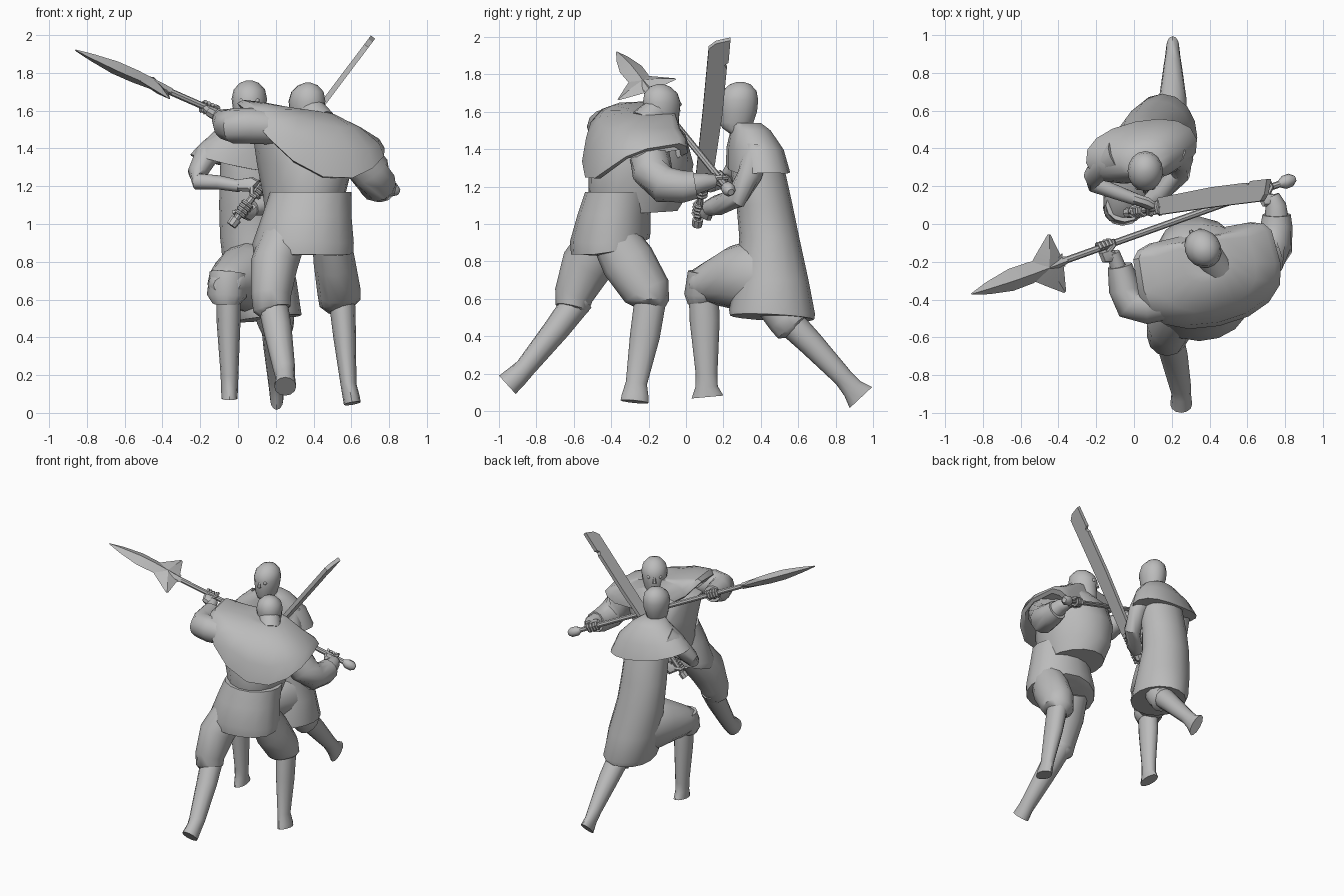
import bpy, bmesh, math
from mathutils import Vector

cube = bpy.data.objects.get("Cube")
if cube:
    bpy.data.objects.remove(cube)

clay = bpy.data.materials.new("clay_grey")
clay.use_nodes = True
colour = (0.5, 0.5, 0.5, 1)
clay.diffuse_color = colour
clay.node_tree.nodes["Principled BSDF"].inputs["Base Color"].default_value = colour


def finish(name, bm, angle=40):
    bmesh.ops.recalc_face_normals(bm, faces=bm.faces)
    mesh = bpy.data.meshes.new(name)
    bm.to_mesh(mesh)
    bm.free()
    mesh.materials.append(clay)
    obj = bpy.data.objects.new(name, mesh)
    bpy.context.collection.objects.link(obj)
    bpy.ops.object.select_all(action="DESELECT")
    obj.select_set(True)
    bpy.context.view_layer.objects.active = obj
    bpy.ops.object.shade_smooth_by_angle(angle=math.radians(angle))
    return obj


def skin(name, rings, angle=40):
    """Bridge a list of point rings and cap both ends."""
    bm = bmesh.new()
    loops = [[bm.verts.new(p) for p in ring] for ring in rings]
    n = len(loops[0])
    for a, b in zip(loops, loops[1:]):
        for i in range(n):
            j = (i + 1) % n
            bm.faces.new((a[i], a[j], b[j], b[i]))
    bm.faces.new(loops[0])
    bm.faces.new(loops[-1])
    return finish(name, bm, angle)


def tube(name, stations, n=12, up=(0, 0, 1), angle=40):
    """Stations are (point, side radius, up radius) along a path."""
    pts = [Vector(s[0]) for s in stations]
    rings = []
    for k, (p, rx, ry) in enumerate(stations):
        t = (pts[min(k + 1, len(pts) - 1)] - pts[max(k - 1, 0)]).normalized()
        side = t.cross(Vector(up)).normalized()
        top = side.cross(t)
        angles = [math.tau * i / n for i in range(n)]
        rings.append([pts[k] + side * rx * math.cos(a) + top * ry * math.sin(a) for a in angles])
    return skin(name, rings, angle)


def body(name, layers, yaw=0, n=16, back=1.0, front=1.0):
    """Layers are (centre, rx, ry, slope x, slope y, side lift); back and front set squareness."""
    rings = []
    turn = math.radians(yaw)
    for c, rx, ry, *extra in layers:
        sx, sy, lift = extra or (0, 0, 0)
        ring = []
        for i in range(n):
            a = math.tau * i / n
            square = front if math.sin(a) > 0 else back
            u = math.copysign(abs(math.cos(a)) ** square, math.cos(a))
            v = math.copysign(abs(math.sin(a)) ** square, math.sin(a))
            dx, dy = u * rx, v * ry
            z = sx * dx + sy * dy + lift * u * u
            ring.append(Vector(c) + Vector((dx * math.cos(turn) - dy * math.sin(turn),
                                            dx * math.sin(turn) + dy * math.cos(turn), z)))
        rings.append(ring)
    return skin(name, rings)


def head(name, centre, yaw):
    """Face looks along local -y."""
    c = Vector(centre)
    shape = [(-.16, .055, .06, .03), (-.12, .06, .075, -.01), (-.09, .07, .09, -.01), (-.03, .086, .1, 0),
             (.03, .094, .106, 0), (.08, .083, .092, .005), (.115, .05, .055, .01), (.128, .015, .015, .01)]
    turn = math.radians(yaw)
    fwd = Vector((math.sin(turn), -math.cos(turn), 0))
    side = Vector((-fwd.y, fwd.x, 0))
    body(name, [(c - fwd * d + Vector((0, 0, z)), rx, ry) for z, rx, ry, d in shape], yaw)
    nose = c + fwd * .095
    tube(name + "_nose", [(nose + Vector((0, 0, .03)), .008, .008),
                          (nose + Vector((0, 0, -.02)) + fwd * .012, .014, .014)], 6, (1, 0, 0))
    for s in (-1, 1):
        bm = bmesh.new()
        bmesh.ops.create_icosphere(bm, subdivisions=2, radius=.014)
        bmesh.ops.translate(bm, verts=bm.verts, vec=c + fwd * .086 + side * s * .04 + Vector((0, 0, .02)))
        finish(name + ("_eye_a" if s < 0 else "_eye_b"), bm)


def hand(name, wrist, grip, shaft):
    """A palm with four fingers curled round a shaft."""
    wrist, grip, shaft = Vector(wrist), Vector(grip), Vector(shaft).normalized()
    reach = (grip - wrist).normalized()
    reach = (reach - shaft * reach.dot(shaft)).normalized()
    out = shaft.cross(reach)
    palm = grip - reach * .025
    tube(name + "_palm", [(wrist, .032, .032), (palm - reach * .03, .042, .03), (palm, .042, .024)], 8, out)
    for f in range(4):
        c = grip + shaft * (f - 1.5) * .021
        arc = [math.radians(d) for d in (150, 90, 40, -20, -80)]
        tube(f"{name}_finger_{f}", [(c + (reach * math.cos(a) + out * math.sin(a)) * .028, .011, .011)
                                    for a in arc], 6, shaft)
    thumb = grip - shaft * .045
    tube(name + "_thumb", [(palm - reach * .02, .015, .015), (thumb - out * .025, .013, .013),
                           (thumb + reach * .03 - out * .02, .01, .01)], 6, shaft)


# Spearman: trunk, leaning and turned towards the opponent
body("spearman_tunic_skirt", [((.35, -.4, .87), .2, .16, 0, .2, -.03), ((.345, -.405, .88), .265, .21, 0, .2, -.03),
     ((.345, -.405, .93), .268, .215, 0, .1, -.03), ((.365, -.385, 1.05), .235, .195), ((.385, -.355, 1.17), .215, .185)])
body("spearman_chest", [((.34, -.27, 1.06), .19, .23, 0, .05, 0), ((.35, -.255, 1.16), .21, .275),
     ((.355, -.24, 1.32), .25, .285), ((.345, -.235, 1.48), .275, .225), ((.38, -.2, 1.56), .15, .12)], yaw=22)
body("spearman_shoulder_cape", [((.4, -.29, 1.29), .36, .22, -.28, .2, .2),
     ((.4, -.29, 1.3), .385, .255, -.28, .2, .21), ((.4, -.28, 1.42), .355, .245, -.28, .1, .13),
     ((.39, -.26, 1.53), .26, .2, -.25, 0, .05), ((.38, -.19, 1.6), .13, .12, -.15, 0, 0),
     ((.38, -.18, 1.6), .09, .09, -.15, 0, 0)], yaw=12, back=.9, front=.35)
head("spearman_head", (.365, -.13, 1.62), 215)
tube("spearman_neck", [((.44, -.23, 1.53), .085, .085), ((.38, -.15, 1.61), .075, .075)])

# Spearman: legs
tube("spearman_rear_trouser", [((.24, -.42, .93), .12, .14), ((.19, -.53, .78), .125, .14),
     ((.175, -.6, .62), .105, .105), ((.18, -.61, .55), .1, .09), ((.19, -.62, .53), .07, .07)], up=(0, 1, 0))
tube("spearman_rear_shin", [((.18, -.57, .6), .08, .08), ((.21, -.69, .44), .075, .07),
     ((.245, -.86, .23), .058, .055), ((.25, -.9, .19), .052, .06), ((.25, -.955, .14), .058, .066)], up=(0, 1, 0))
tube("spearman_front_trouser", [((.49, -.4, .95), .1, .12), ((.51, -.31, .8), .11, .145),
     ((.535, -.21, .64), .115, .13), ((.54, -.195, .58), .11, .105), ((.55, -.2, .55), .075, .08)], up=(0, 1, 0))
tube("spearman_front_shin", [((.55, -.19, .6), .07, .085), ((.565, -.22, .4), .06, .08),
     ((.585, -.265, .15), .042, .057), ((.6, -.272, .08), .045, .072), ((.605, -.275, .05), .045, .075)], up=(0, 1, 0))

# Spear: shaft, bladed head, two side barbs and a butt cap
tip, butt = Vector((-.86, -.37, 1.92)), Vector((.85, .24, 1.17))
spear_dir = (tip - butt).normalized()
blade_side = Vector((-.08, .3, .1))
along = lambda d: tip - spear_dir * d
tube("spear_shaft", [(along(.4), .018, .018), (butt, .018, .018)], 8)
tube("spear_butt_cap", [(along(1.87), .018, .018), (along(1.9), .036, .036),
     (along(1.94), .036, .036), (along(1.965), .018, .018)], 8)
tube("spear_blade", [(along(d), thick, wide) for d, wide, thick in
     ((0, .004, .004), (.1, .035, .02), (.24, .062, .036), (.36, .06, .036), (.46, .045, .03), (.58, .02, .022))],
     4, blade_side, 20)
for label, point in (("upper", (-.45, -.055, 1.775)), ("lower", (-.365, -.36, 1.665))):
    root = along(.46)
    tube("spear_barb_" + label, [(root, .028, .11), (root.lerp(Vector(point), .45), .022, .065),
         (Vector(point), .003, .008)], 4, spear_dir, 20)

# Spearman: arms
tube("spearman_left_sleeve", [((.2, -.4, 1.51), .1, .09), ((.06, -.43, 1.52), .1, .095),
     ((-.02, -.42, 1.52), .09, .095), ((-.05, -.34, 1.525), .085, .085), ((-.075, -.22, 1.55), .065, .06)])
tube("spearman_left_forearm", [((-.075, -.26, 1.545), .045, .045), ((-.11, -.15, 1.58), .034, .034)], 10)
hand("spearman_left_hand", (-.11, -.17, 1.575), along(.81), spear_dir)
tube("spearman_right_sleeve", [((.6, -.2, 1.4), .11, .11), ((.7, -.18, 1.28), .11, .11),
     ((.74, -.12, 1.21), .1, .1), ((.755, -.01, 1.2), .085, .085), ((.755, .05, 1.21), .075, .075)])
tube("spearman_right_forearm", [((.755, .02, 1.21), .065, .065), ((.75, .1, 1.225), .055, .05),
     ((.73, .15, 1.23), .04, .035)], 10)
hand("spearman_right_hand", (.735, .13, 1.23), along(1.77), spear_dir)

# Swordsman: robe, shoulder cape and head
body("swordsman_robe", [((.16, .46, .5), .175, .225, .1, -.05, 0), ((.15, .46, .53), .185, .23, 0, -.05, 0),
     ((.12, .46, .7), .19, .195), ((.08, .445, .93), .175, .16), ((.07, .42, 1.1), .17, .15),
     ((.07, .385, 1.28), .165, .145), ((.06, .37, 1.42), .15, .11)])
body("swordsman_shoulder_cape", [((.04, .385, 1.29), .28, .14, -.16, 0, .03), ((.04, .385, 1.29), .3, .16, -.16, 0, .03),
     ((.05, .37, 1.4), .24, .145, -.08, 0, .02), ((.06, .345, 1.5), .14, .105), ((.06, .32, 1.54), .08, .08)],
     yaw=12, back=.9, front=.9)
head("swordsman_head", (.06, .28, 1.632), 0)

# Swordsman: raised front thigh spreading the robe, and both legs
tube("swordsman_robe_over_thigh", [((.14, .52, .7), .16, .17), ((.09, .38, .72), .19, .21), ((.02, .25, .71), .175, .17),
     ((-.05, .12, .685), .12, .115), ((-.06, .05, .675), .1, .085), ((-.06, .015, .675), .07, .05)])
tube("swordsman_front_trouser", [((-.05, .1, .74), .1, .09), ((-.06, .085, .62), .105, .095),
     ((-.06, .09, .58), .075, .08)], up=(0, 1, 0))
tube("swordsman_front_shin", [((-.05, .095, .62), .065, .08), ((-.05, .1, .48), .063, .08),
     ((-.045, .11, .2), .047, .058), ((-.045, .11, .13), .045, .06), ((-.045, .115, .075), .042, .085)], up=(0, 1, 0))
tube("swordsman_rear_trouser", [((.17, .45, .62), .1, .11), ((.2, .54, .49), .1, .105),
     ((.205, .57, .45), .09, .1), ((.205, .58, .44), .07, .07)], up=(0, 1, 0))
tube("swordsman_rear_shin", [((.2, .53, .5), .08, .08), ((.205, .67, .36), .072, .068),
     ((.205, .84, .18), .048, .052), ((.205, .89, .12), .04, .058), ((.205, .935, .072), .035, .082)], up=(0, 1, 0))

# Sword: a broad single-edged blade with grip, collar and pommel
pommel, sword_tip = Vector((-.03, .06, 1)), Vector((.7, .185, 1.97))
sword_dir = (sword_tip - pommel).normalized()
edge = (Vector((0, 1, 0)) - sword_dir * sword_dir.y).normalized()
flat = sword_dir.cross(edge)
at = lambda d: pommel + sword_dir * d
tube("sword_grip", [(at(.02), .018, .018), (at(.3), .018, .018)], 8)
tube("sword_pommel", [(at(-.01), .028, .028), (at(.035), .03, .03)], 8)
tube("sword_collar", [(at(.27), .03, .045), (at(.29), .03, .045)], 8, edge)
bm = bmesh.new()
outline = [(.28, -.04), (.28, .05), (.75, .058), (1.06, .05), (1.08, .035), (1.1, .055),
           (1.25, .05), (1.22, -.025), (1.18, -.06), (.75, -.048)]
face = bm.faces.new([bm.verts.new(at(d) + edge * w - flat * .014) for d, w in outline])
grown = bmesh.ops.extrude_face_region(bm, geom=[face])
bmesh.ops.translate(bm, vec=flat * .028, verts=[v for v in grown["geom"] if isinstance(v, bmesh.types.BMVert)])
finish("sword_blade", bm, 20)

# Swordsman: arms and two-handed grip
tube("swordsman_right_sleeve", [((-.08, .36, 1.42), .085, .09), ((-.17, .31, 1.36), .065, .07),
     ((-.215, .25, 1.27), .052, .055), ((-.21, .21, 1.225), .045, .045), ((-.1, .17, 1.22), .037, .038),
     ((.01, .13, 1.2), .032, .032)], up=(0, 1, 0))
hand("swordsman_right_hand", (0, .135, 1.205), at(.23), sword_dir)
tube("swordsman_left_sleeve", [((.2, .38, 1.4), .075, .075), ((.25, .34, 1.26), .065, .065),
     ((.24, .27, 1.14), .06, .06), ((.14, .17, 1.1), .055, .055), ((.08, .12, 1.085), .042, .042)], up=(0, 1, 0))
hand("swordsman_left_hand", (.09, .125, 1.085), at(.1), sword_dir)
